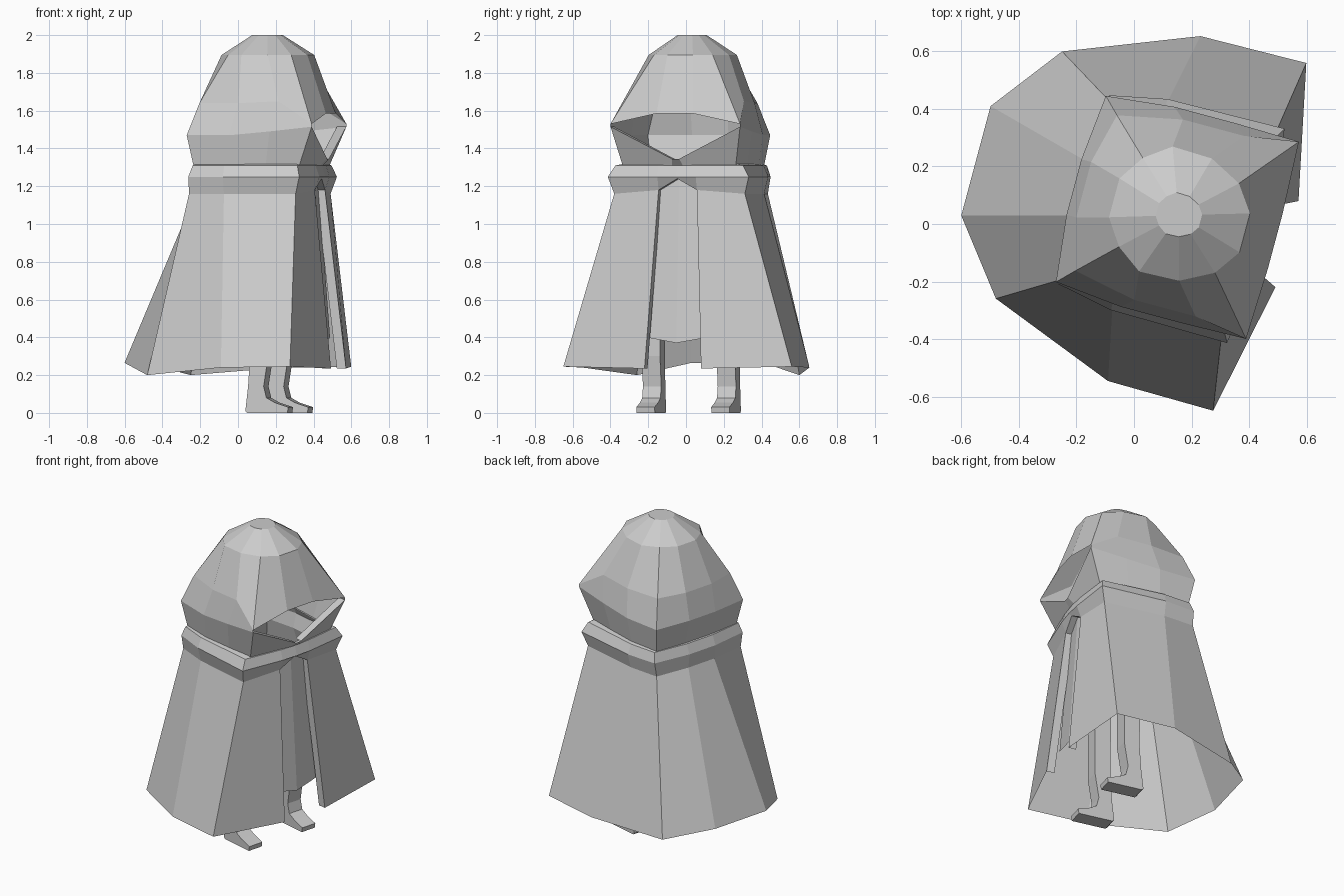
import bpy, bmesh
from math import radians
from mathutils import Matrix

if "Cube" in bpy.data.objects:
    bpy.data.objects.remove(bpy.data.objects["Cube"])

# The figure faces local +u, turned 15 degrees clockwise from +x
PLACE = Matrix.Rotation(radians(-15), 4, 'Z') @ Matrix.Translation((0, 0.07, 0))


def finish(name, bm):
    bmesh.ops.remove_doubles(bm, verts=bm.verts, dist=0.0005)
    bmesh.ops.delete(bm, geom=[v for v in bm.verts if not v.link_faces], context='VERTS')
    bmesh.ops.recalc_face_normals(bm, faces=bm.faces)
    bm.transform(PLACE)
    me = bpy.data.meshes.new(name)
    bm.to_mesh(me)
    bm.free()
    ob = bpy.data.objects.new(name, me)
    bpy.context.collection.objects.link(ob)
    return ob


def loft(name, rings, skip=(), cap=False, strips=()):
    """Mirror half rings across v=0 and bridge them; skip holds (ring, column)
    holes; strips are edges given a turned-in border; column -1 spans the front."""
    bm = bmesh.new()
    n = len(rings[0])
    sides = {s: [[bm.verts.new((u, s * v, z)) for u, v, z in r] for r in rings]
             for s in (1, -1)}
    R, L = sides[1], sides[-1]
    for i in range(len(rings) - 1):
        for s in sides.values():
            for j in range(n - 1):
                if (i, j) not in skip:
                    bm.faces.new((s[i][j], s[i][j + 1], s[i + 1][j + 1], s[i + 1][j]))
        if rings[i][0][1] > 0 and (i, -1) not in skip:
            bm.faces.new((R[i][0], L[i][0], L[i + 1][0], R[i + 1][0]))
        bm.faces.new((R[i][-1], L[i][-1], L[i + 1][-1], R[i + 1][-1]))
    if cap:
        bm.faces.new(R[-1] + L[-1][::-1])
    for s in sides.values():
        for (a, b), (c, d) in strips:
            p, q = s[a][b], s[c][d]
            inner = [bm.verts.new((w.co.x - 0.05, w.co.y * 0.98, w.co.z)) for w in (q, p)]
            bm.faces.new([p, q] + inner)
    return finish(name, bm)


def level(z, pts):
    return [(u, v, z) for u, v in pts]


# Cloak with front slit and bulging collar; columns run front to back
cloak = [
    [(.54, 0, .24), (.532, .155, .235), (.434, .626, .245), (.054, .621, .24),
     (-.397, .445, .2), (-.588, .197, .265)],
    [(.44, 0, 1.24), (.43, .105, 1.18)] +
    level(1.16, [(.393, .358), (0, .358), (-.2, .325), (-.225, .1)]),
    level(1.25, [(.46, 0), (.455, .105), (.42, .386), (0, .38), (-.2, .34), (-.235, .1)]),
    level(1.31, [(.44, 0), (.435, .105), (.40, .35), (0, .355), (-.18, .325), (-.21, .1)]),
    level(1.32, [(.42, 0), (.41, .1), (.38, .30), (.02, .32), (-.16, .29), (-.18, .1)]),
]
loft("cloak", cloak, skip={(0, 0)}, strips=[((0, 1), (1, 1)), ((1, 1), (1, 0))])

# Hood: base, widest ring, brow ring, crown and flat top, with a face opening
crown = [(.38, .07), (.316, .161), (.203, .22), (.06, .225), (-.03, .16), (-.09, .07)]
hood = [
    level(1.31, [(.44, .03), (.40, .31), (.22, .325), (.02, .335), (-.18, .31), (-.2, .1)]),
    [(.475, .02, 1.345), (.48, .355, 1.515), (.25, .36, 1.49)] +
    level(1.47, [(.03, .36), (-.21, .335), (-.235, .1)]),
    [(.49, .1, 1.585), (.48, .355, 1.53), (.29, .325, 1.65)] +
    level(1.64, [(.07, .325), (-.155, .28), (-.2, .1)]),
    level(1.895, crown),
    level(2.0, [(.142 + (u - .142) * .33, v * .33) for u, v in crown]),
]
loft("hood", hood, skip={(1, -1), (1, 0)}, cap=True, strips=[((1, 0), (1, 1))])

# Inner robe panel behind the slit
bm = bmesh.new()
for s in (1, -1):
    bm.faces.new([bm.verts.new(p) for p in
                  ((.40, 0, 1.25), (.385, s * .13, 1.25), (.44, s * .17, .40), (.46, 0, .37))])
finish("robe_panel", bm)

# Legs with feet: side profile extruded sideways
profile = [(.09, .01), (.10, 0), (.32, 0), (.325, .03), (.25, .055), (.205, .08), (.19, .14),
           (.215, .30), (.215, .75), (.11, .75), (.115, .30), (.105, .14)]
for name, s in (("left_leg", 1), ("right_leg", -1)):
    bm = bmesh.new()
    f = bm.faces.new([bm.verts.new((u, s * .205 - .05, z)) for u, z in profile])
    ext = bmesh.ops.extrude_face_region(bm, geom=[f])
    bmesh.ops.translate(bm, vec=(0, .10, 0),
                        verts=[g for g in ext['geom'] if isinstance(g, bmesh.types.BMVert)])
    finish(name, bm)
